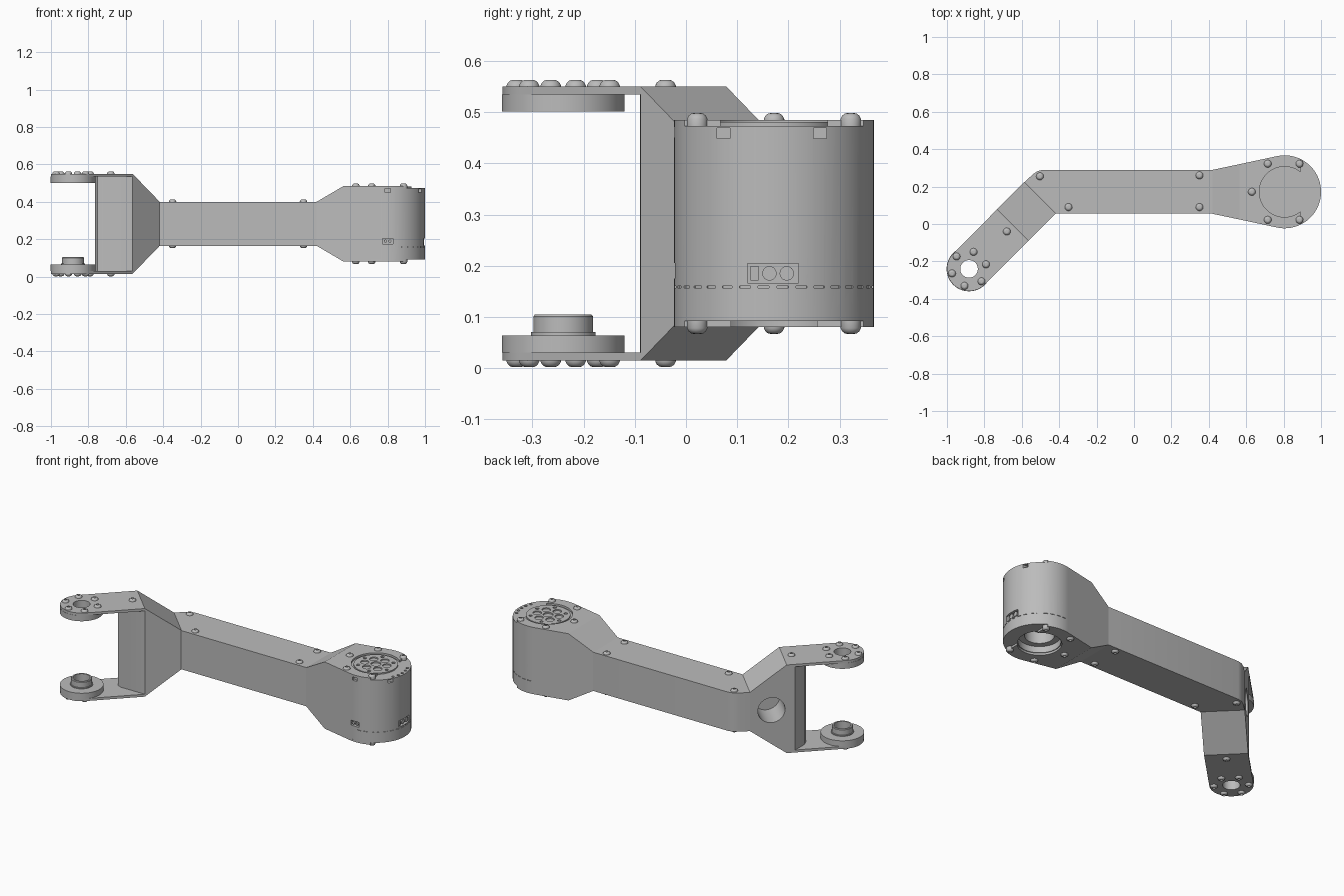
import bpy, bmesh
from math import sin, cos, pi, radians
from mathutils import Vector, Matrix

cube = bpy.data.objects.get("Cube")
if cube:
    bpy.data.objects.remove(cube)

grey = bpy.data.materials.new("light_grey_metal")
grey.use_nodes = True
grey.diffuse_color = (0.5, 0.5, 0.5, 1)
grey.node_tree.nodes["Principled BSDF"].inputs["Base Color"].default_value = (0.5, 0.5, 0.5, 1)

MID = 0.2825                        # height of the mirror plane
ARM, HEAD, FORK = 0.1175, 0.2025, 0.2675   # half heights
MOTOR = Vector((0.805, 0.172))
EYE = Vector((-0.882, -0.24))
BEND = Vector((-0.5025, 0.14))      # middle of the bend crease
ALONG = Vector((-1, -1)).normalized()
ACROSS = Vector((-1, 1)).normalized()
HALF = 0.1185


def loft(bm, rings):
    """Skin closed rings of equal length and cap both ends."""
    rows = [[bm.verts.new(p) for p in ring] for ring in rings]
    n = len(rows[0])
    for a, b in zip(rows, rows[1:]):
        for i in range(n):
            bm.faces.new((a[i], a[(i + 1) % n], b[(i + 1) % n], b[i]))
    bm.faces.new(rows[0][::-1])
    bm.faces.new(rows[-1])


def prism(bm, outline, z0, z1):
    loft(bm, [[(p[0], p[1], z) for p in outline] for z in (z0, z1)])


def lathe(bm, profile, centre, z=0, side=1, n=48):
    loft(bm, [[(centre[0] + r * cos(2 * pi * i / n), centre[1] + r * sin(2 * pi * i / n),
                z + side * h) for i in range(n)] for r, h in profile])


def drum(bm, centre, r, z0, z1, n=48):
    lathe(bm, [(r, z0), (r, z1)], centre, n=n)


def box(bm, centre, size, turn=0):
    m = Matrix.Translation(centre) @ Matrix.Rotation(turn, 4, 'Z') @ Matrix.Diagonal((*size, 1))
    bmesh.ops.create_cube(bm, size=1, matrix=m)


def rod(bm, centre, axis, r, depth):
    m = Matrix.Translation(centre) @ Vector(axis).to_track_quat('Z', 'Y').to_matrix().to_4x4()
    bmesh.ops.create_cone(bm, cap_ends=True, segments=32, radius1=r, radius2=r, depth=depth, matrix=m)


def part(name, bm):
    bmesh.ops.recalc_face_normals(bm, faces=bm.faces)
    mesh = bpy.data.meshes.new(name)
    bm.to_mesh(mesh)
    bm.free()
    ob = bpy.data.objects.new(name, mesh)
    bpy.context.collection.objects.link(ob)
    mesh.materials.append(grey)
    return ob


def cut(ob, bm):
    """Subtract the volumes in bm from the part."""
    tool = part("cutter", bm)
    mod = ob.modifiers.new("cut", 'BOOLEAN')
    mod.operation, mod.solver, mod.object = 'DIFFERENCE', 'EXACT', tool
    dg = bpy.context.evaluated_depsgraph_get()
    mesh = bpy.data.meshes.new_from_object(ob.evaluated_get(dg))
    ob.modifiers.clear()
    ob.data = mesh
    bpy.data.objects.remove(tool)


def arc(centre, r, a0, a1, n):
    return [(centre[0] + r * cos(radians(a0 + (a1 - a0) * i / n)),
             centre[1] + r * sin(radians(a0 + (a1 - a0) * i / n))) for i in range(n + 1)]


def strip(s, t):
    return BEND + ALONG * s + ACROSS * t


# Straight arm with a rounded outer bend
bm = bmesh.new()
prism(bm, [(-0.42, 0.055), (0.42, 0.055), (0.42, 0.29), (-0.485, 0.29), (-0.515, 0.283),
           (-0.54, 0.266), strip(0, HALF)], MID - ARM, MID + ARM)
part("arm_beam", bm)

# Flared section of the fork, with a round opening in its outer side
bm = bmesh.new()
loft(bm, [[(*strip(s, t * HALF), MID + k * h) for t, k in ((-1, -1), (1, -1), (1, 1), (-1, 1))]
          for s, h in ((0, ARM), (0.205, FORK))])
flare = part("fork_flare", bm)
bm = bmesh.new()
rod(bm, (*strip(0.12, HALF), MID), (-1, 1, 0), 0.076, 0.34)
cut(flare, bm)

# Fork web with a chamfered corner
bm = bmesh.new()
prism(bm, [strip(0.205, -HALF), (-0.722, -0.09), (-0.75, -0.08), (-0.765, -0.047),
           (-0.765, 0.045), strip(0.205, HALF)], MID - FORK + 0.015, MID + FORK - 0.015)
part("fork_web", bm)

# Fork plates with their bearing discs
for side, word in ((1, "upper"), (-1, "lower")):
    def z(h):
        return MID + side * h
    bm = bmesh.new()
    tab = [strip(0.205, HALF)] + arc(EYE, HALF, 135, 315, 32) + [strip(0.205, -HALF)]
    prism(bm, tab, z(FORK), z(FORK - 0.015))
    plate = part(word + "_fork_plate", bm)
    bm = bmesh.new()
    drum(bm, EYE, 0.12, z(FORK - 0.015), z(FORK - 0.049), 64)
    disc = part(word + "_bearing_disc", bm)
    pieces = [plate, disc]
    if side < 0:
        bm = bmesh.new()
        lathe(bm, [(0.063, 0.062), (0.063, 0.07), (0.058, 0.07), (0.058, 0.101), (0.055, 0.105)], EYE)
        pieces.append(part("bearing_boss", bm))
    for ob in pieces:
        bm = bmesh.new()
        drum(bm, EYE, 0.047, -0.1, 0.7)
        cut(ob, bm)

# Flare and housing around the motor
bm = bmesh.new()
loft(bm, [[(x, 0.172 + k * w, MID + j * h) for k, j in ((-1, -1), (1, -1), (1, 1), (-1, 1))]
          for x, w, h in ((0.42, ARM, ARM), (0.565, 0.148, HEAD))])
part("motor_flare", bm)
bm = bmesh.new()
TANGENT = arc(MOTOR, 0.195, 102, 258, 32)
prism(bm, [(0.565, 0.32)] + TANGENT + [(0.565, 0.024)], MID - HEAD + 0.012, MID + HEAD - 0.012)
housing = part("motor_housing", bm)
bm = bmesh.new()
drum(bm, MOTOR, 0.19, 0, 0.7, 96)
cut(housing, bm)

# End plates, open towards the tip
for side, word in ((1, "top"), (-1, "bottom")):
    bm = bmesh.new()
    prism(bm, [(0.565, 0.32)] + arc(MOTOR, 0.195, 102, 64, 12) + arc(MOTOR, 0.195, -64, -102, 12)
          + [(0.565, 0.024)], MID + side * HEAD, MID + side * (HEAD - 0.012))
    cover = part(word + "_motor_cover", bm)
    bm = bmesh.new()
    drum(bm, MOTOR, 0.135 if side > 0 else 0.12, MID + side * 0.17, MID + side * 0.25, 64)
    cut(cover, bm)

# Motor body with ports, vents and bottom bore
bm = bmesh.new()
drum(bm, MOTOR, 0.195, MID - HEAD + 0.012, MID + HEAD - 0.012, 96)
motor = part("motor_body", bm)
bm = bmesh.new()
lathe(bm, [(0.115, 0.05), (0.115, 0.13), (0.08, 0.13), (0.08, 0.2)], MOTOR)
box(bm, (1.0, 0.17, 0.185), (0.05, 0.1, 0.038))
box(bm, (0.8, -0.023, 0.19), (0.055, 0.04, 0.03))
for y in (0.073, 0.262):
    box(bm, (0.98, y, 0.459), (0.07, 0.025, 0.02))
box(bm, (0.8, -0.023, 0.461), (0.03, 0.03, 0.02))
for k in range(-8, 9):
    a = radians(k * 11 + 5)
    box(bm, (MOTOR.x + 0.195 * cos(a), MOTOR.y + 0.195 * sin(a), 0.158), (0.008, 0.022, 0.004), a)
for k in range(-2, 3):
    drum(bm, (MOTOR.x + 0.178 * cos(k * 0.2), MOTOR.y + 0.178 * sin(k * 0.2)), 0.008, 0.465, 0.49, 16)
cut(motor, bm)

# Connector inserts
bm = bmesh.new()
for y in (0.163, 0.197):
    rod(bm, (0.983, y, 0.185), (1, 0, 0), 0.014, 0.022)
box(bm, (0.983, 0.134, 0.185), (0.02, 0.016, 0.028))
for x in (0.788, 0.812):
    rod(bm, (x, -0.01, 0.19), (0, 1, 0), 0.008, 0.018)
part("connector_pins", bm)

# Output rotor with bolt circle
bm = bmesh.new()
drum(bm, MOTOR, 0.122, 0.46, 0.481, 64)
rotor = part("output_rotor", bm)
bm = bmesh.new()
drum(bm, MOTOR, 0.028, 0.473, 0.5)
for k in range(6):
    a = k * pi / 3 + 0.25
    for r, d, size in ((0.065, 0, 0.024), (0.098, 0.5, 0.01)):
        drum(bm, (MOTOR.x + r * cos(a + d), MOTOR.y + r * sin(a + d)), size, 0.474, 0.5, 24)
cut(rotor, bm)

# Dome screws, mirrored above and below
spots = [(x, y, ARM) for x, y in ((-0.503, 0.255), (-0.35, 0.09), (0.35, 0.26), (0.35, 0.09))]
spots += [(-0.68, -0.04, FORK)]
spots += [(EYE.x + 0.094 * cos(a), EYE.y + 0.094 * sin(a), FORK)
          for a in (radians(15 + 60 * k) for k in range(6))]
spots += [(x, y, HEAD) for x, y in ((0.63, 0.172), (0.715, 0.322), (0.885, 0.322),
                                    (0.715, 0.022), (0.885, 0.022))]
for side, word in ((1, "top"), (-1, "bottom")):
    bm = bmesh.new()
    for x, y, h in spots:
        lathe(bm, [(0.02, -0.013), (0.02, 0.002), (0.017, 0.008), (0.012, 0.012),
                   (0.008, 0.013), (0.008, 0.005)], (x, y), MID + side * h, side, 24)
    part(word + "_screws", bm)

# Smooth the round surfaces and keep the edges sharp
bpy.ops.object.select_all(action='DESELECT')
for ob in bpy.context.scene.objects:
    if ob.type == 'MESH':
        ob.select_set(True)
        bpy.context.view_layer.objects.active = ob
bpy.ops.object.shade_smooth_by_angle(angle=radians(30))
